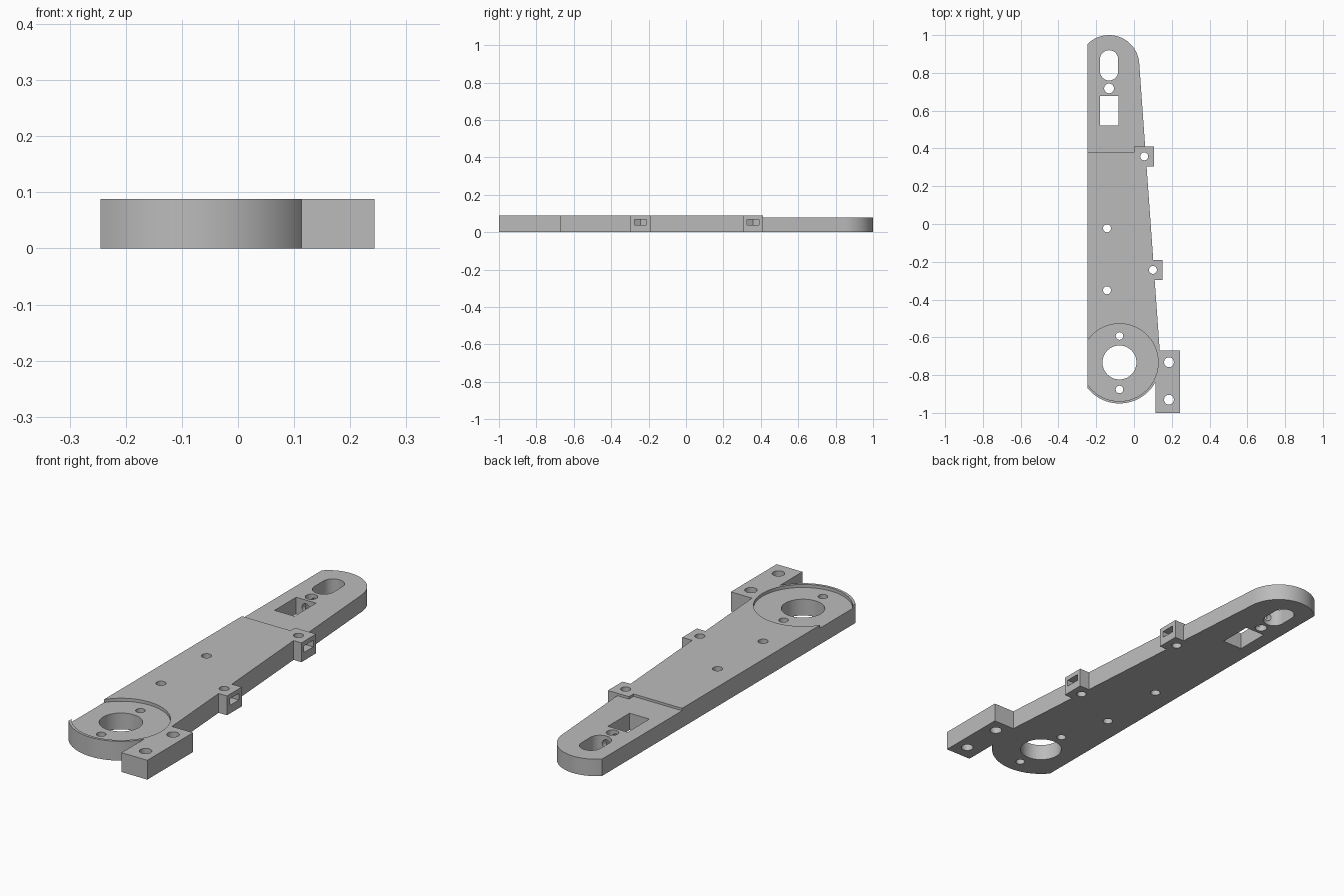
import bpy
from math import acos, cos, sin, radians, pi
from mathutils import Matrix

if "Cube" in bpy.data.objects:
    bpy.data.objects.remove(bpy.data.objects["Cube"], do_unlink=True)

grey = bpy.data.materials.new("plain grey")
grey.use_nodes = True
grey.diffuse_color = (0.5, 0.5, 0.5, 1)
grey.node_tree.nodes["Principled BSDF"].inputs["Base Color"].default_value = (0.5, 0.5, 0.5, 1)

TOP, LOW, LEFT = 0.088, 0.077, -0.245
TIP, TIP_R = (-0.132, 0.84), 0.16
HUB, HUB_R = (-0.077, -0.733), 0.217


def arc(c, r, a0, a1, n=32):
    return [(c[0] + r * cos(a0 + (a1 - a0) * i / n),
             c[1] + r * sin(a0 + (a1 - a0) * i / n)) for i in range(n + 1)]


def circle(x, y, r):
    return arc((x, y), r, 0, 2 * pi, 48)[:-1]


def rect(x0, x1, y0, y1):
    return [(x0, y0), (x1, y0), (x1, y1), (x0, y1)]


def prism(name, pts, z0=-0.1, z1=0.2):
    """Extrude an anticlockwise outline from z0 to z1."""
    n = len(pts)
    verts = [(x, y, z) for z in (z0, z1) for x, y in pts]
    faces = [list(range(n))[::-1], list(range(n, 2 * n))]
    faces += [[i, (i + 1) % n, n + (i + 1) % n, n + i] for i in range(n)]
    mesh = bpy.data.meshes.new(name)
    mesh.from_pydata(verts, [], faces)
    mesh.materials.append(grey)
    obj = bpy.data.objects.new(name, mesh)
    bpy.context.collection.objects.link(obj)
    return obj


def combine(tool, operation="DIFFERENCE"):
    """Apply a boolean to the arm and discard the tool."""
    tool.hide_render = True
    mod = arm.modifiers.new("cut", "BOOLEAN")
    mod.operation, mod.solver, mod.object = operation, "EXACT", tool
    graph = bpy.context.evaluated_depsgraph_get()
    mesh = bpy.data.meshes.new_from_object(arm.evaluated_get(graph))
    arm.modifiers.clear()
    arm.data = mesh
    bpy.data.objects.remove(tool, do_unlink=True)


# Tapered arm with a round tip and a round hub, both trimmed flat on one side
tilt = radians(4)
outline = arc(HUB, HUB_R, -acos((LEFT - HUB[0]) / HUB_R), tilt)
outline += arc(TIP, TIP_R, tilt, acos((LEFT - TIP[0]) / TIP_R))
arm = prism("lever_arm", outline, 0, TOP)

# Thinner tip section
combine(prism("tip_step", rect(-0.5, 0.5, 0.378, 1.2), LOW, 0.2))

# Mounting block and two side tabs
combine(prism("mounting_block", rect(0.113, 0.243, -1, -0.67), 0, TOP), "UNION")
tabs = [(0.0, 0.106, 0.358), (0.05, 0.152, -0.243)]
for x0, x1, y in tabs:
    combine(prism("side_tab", rect(x0, x1, y - 0.053, y + 0.053), 0, TOP), "UNION")

# Shallow round recess and bore in the hub
combine(prism("hub_recess", circle(*HUB, 0.205), 0.074, 0.2))
combine(prism("hub_bore", circle(*HUB, 0.09)))

# Screw holes
holes = [(HUB[0], -0.593, 0.02), (HUB[0], -0.876, 0.02),
         (0.185, -0.732, 0.026), (0.185, -0.93, 0.026),
         (-0.143, -0.023, 0.021), (-0.143, -0.351, 0.021),
         (TIP[0], 0.718, 0.026)]
for x, y, r in holes:
    combine(prism("screw_hole", circle(x, y, r)))

# Tab holes with hexagonal nut slots opening sideways
for x0, x1, y in tabs:
    hx = x1 - 0.052
    combine(prism("tab_hole", circle(hx, y, 0.021)))
    combine(prism("nut_slot", [(hx - 0.038, y), (hx - 0.019, y - 0.033), (x1 + 0.1, y - 0.033),
                               (x1 + 0.1, y + 0.033), (hx - 0.019, y + 0.033)], 0.037, 0.067))

# Long slot and rectangular window in the tip, joined by a lengthwise bore
slot = arc((TIP[0], 0.808), 0.048, pi, 2 * pi) + arc((TIP[0], 0.872), 0.048, 0, pi)
combine(prism("tip_slot", slot))
combine(prism("tip_window", rect(-0.181, -0.081, 0.522, 0.678)))
bore = prism("tip_bore", circle(0, 0, 0.02), -0.8, -0.62)
bore.data.transform(Matrix.Translation((TIP[0], 0, 0.04)) @ Matrix.Rotation(pi / 2, 4, "X"))
combine(bore)

# Smooth the round walls, keep corners crisp
bpy.ops.object.select_all(action="DESELECT")
arm.select_set(True)
bpy.context.view_layer.objects.active = arm
bpy.ops.object.shade_smooth_by_angle(angle=radians(30))
